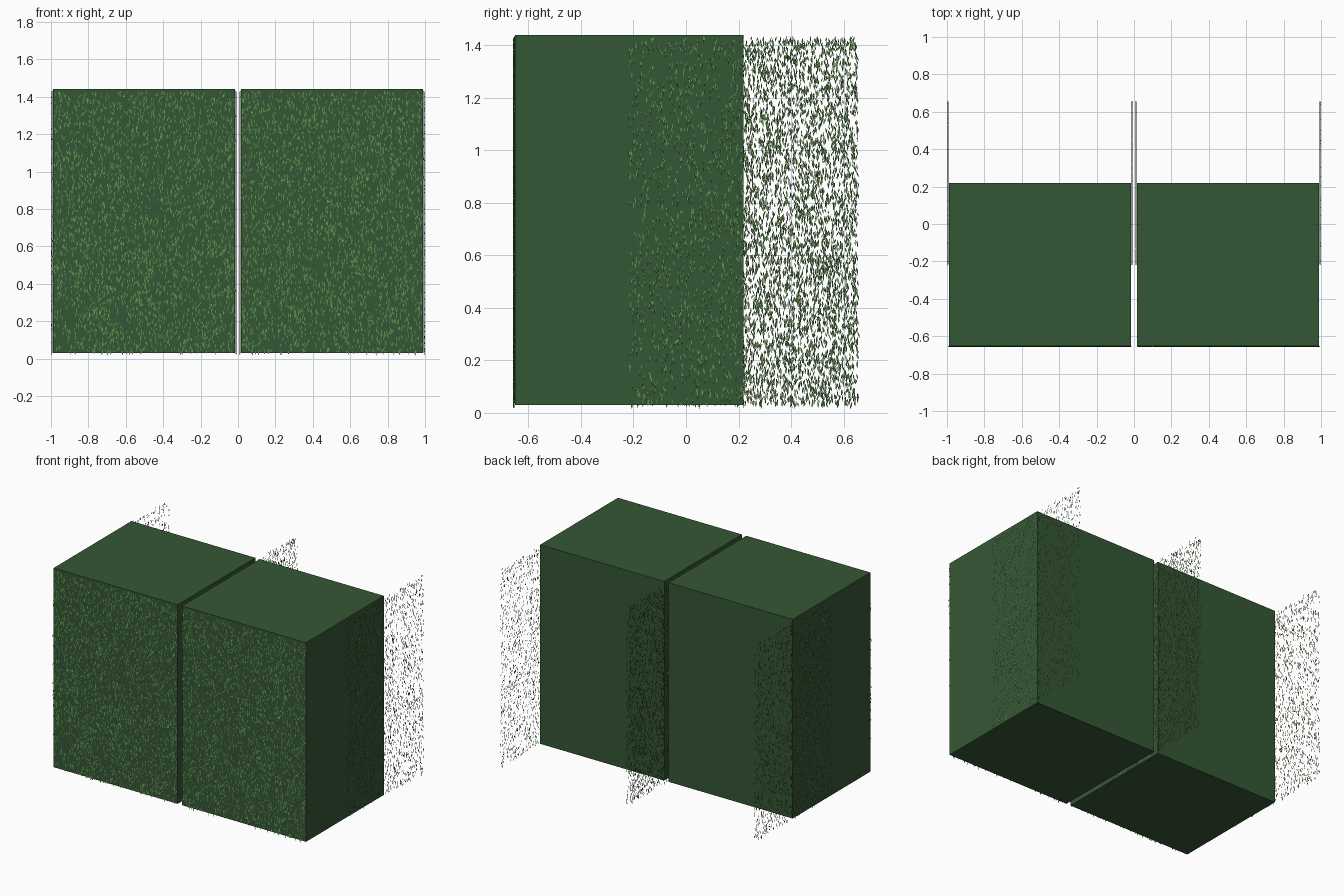
import bpy
import bmesh
import random
from mathutils import Vector

random.seed(7)
old = bpy.data.objects.get("Cube")
if old:
    bpy.data.objects.remove(old, do_unlink=True)


def material(name, rgb):
    mat = bpy.data.materials.new(name)
    mat.use_nodes = True
    colour = (*rgb, 1)
    mat.diffuse_color = colour
    mat.node_tree.nodes["Principled BSDF"].inputs["Base Color"].default_value = colour
    return mat


hedge_green = material("hedge green", (0.036, 0.095, 0.036))
leaf_green = material("leaf green", (0.115, 0.28, 0.07))

HALF_WIDTH, HALF_DEPTH = 0.486, 0.435
BOTTOM, TOP = 0.03, 1.44
CENTRE_Y = -0.216


def finish(bm, name, mat):
    mesh = bpy.data.meshes.new(name)
    bm.to_mesh(mesh)
    bm.free()
    mesh.materials.append(mat)
    obj = bpy.data.objects.new(name, mesh)
    bpy.context.collection.objects.link(obj)
    return obj


def hedge_block(name, x):
    bm = bmesh.new()
    bmesh.ops.create_cube(bm, size=1)
    size = Vector((2 * HALF_WIDTH, 2 * HALF_DEPTH, TOP - BOTTOM))
    bmesh.ops.scale(bm, vec=size, verts=bm.verts)
    bmesh.ops.translate(bm, vec=(x, CENTRE_Y, (TOP + BOTTOM) / 2), verts=bm.verts)
    return finish(bm, name, hedge_green)


def leaf_sheet(name, centre, out, half_span, count):
    """Scatter small drooping leaf blades over an upright plane facing 'out'."""
    bm = bmesh.new()
    up = Vector((0, 0, 1))
    side = up.cross(out)
    for _ in range(count):
        length = random.uniform(0.016, 0.03)
        width = random.uniform(0.002, 0.0035)
        z = random.uniform(BOTTOM + 0.01, TOP - 0.003)
        root = centre + side * random.uniform(-half_span, half_span) + up * z
        down = -up * length + side * random.uniform(-0.008, 0.008)
        if root.z + down.z < 0.012:
            down *= 0.5
        lift = out * random.uniform(0.002, 0.006)
        twist = out * random.uniform(-0.001, 0.001)
        middle = root + down * 0.5 + lift
        points = (root, middle - side * width - twist,
                  root + down + lift, middle + side * width + twist)
        bm.faces.new([bm.verts.new(p) for p in points])
    return finish(bm, name, leaf_green)


for label, x in (("right", -0.503), ("left", 0.503)):
    hedge_block(label + "_hedge_block", x)
    # Leaves on the front face
    front = Vector((x, CENTRE_Y - HALF_DEPTH - 0.001, 0))
    leaf_sheet(label + "_front_leaves", front, Vector((0, -1, 0)), HALF_WIDTH, 3200)
    # Leaf sheets on both sides, set back by half the block depth
    for end, s in (("right", -1), ("left", 1)):
        centre = Vector((x + s * (HALF_WIDTH + 0.003), CENTRE_Y + HALF_DEPTH, 0))
        leaf_sheet(f"{label}_block_{end}_side_leaves", centre,
                   Vector((s, 0, 0)), HALF_DEPTH, 2600)
